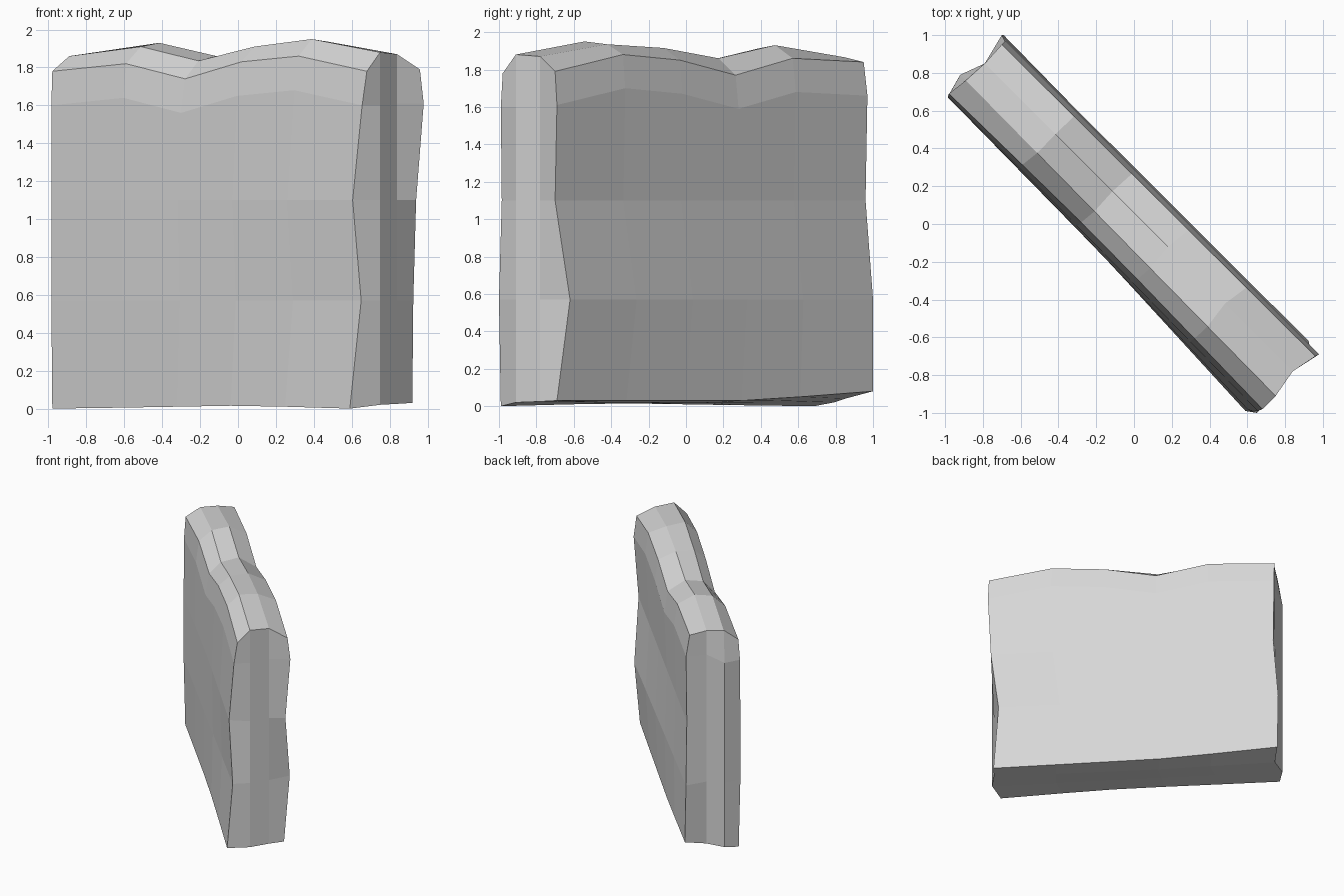
import bpy, bmesh

if "Cube" in bpy.data.objects:
    bpy.data.objects.remove(bpy.data.objects["Cube"])

# Columns along the slab, layers through its thickness, rows up its height
T = [0, .23, .415, .595, .78, 1]
ROWS = [0, .57, 1.1, 1.62]
NI, NK, NJ = 6, 4, 5

# Plan position (x, y) of each layer at both ends, one pair per row
left = [
    [(-.98, .685), (-.985, .67), (-.985, .67), (-.985, .675), (-.98, .69)],
    [(-.92, .79)] * 4 + [(-.89, .76)],
    [(-.79, .85)] * 5,
    [(-.69, 1.0), (-.70, 1.0), (-.68, .96), (-.68, .97), (-.70, .95)],
]
right = [
    [(.59, -.99), (.65, -1.0), (.605, -.985), (.655, -.99), (.68, -.98)],
    [(.75, -.91)] * 5,
    [(.84, -.78)] * 5,
    [(.92, -.69), (.925, -.62), (.94, -.70), (.98, -.69), (.96, -.70)],
]
# Wavy crest height of each layer
crest = [
    [1.78, 1.82, 1.74, 1.83, 1.86, 1.78],
    [1.86, 1.91, 1.835, 1.91, 1.95, 1.88],
    [1.865, 1.93, 1.86, 1.915, 1.935, 1.87],
    [1.84, 1.86, 1.77, 1.85, 1.88, 1.79],
]
base = [[0, .005, .01, .015, .01, 0], [.02] * 6, [.04, .03, .02, .02, .02, .025],
        [.08, .05, .03, .03, .03, .03]]
# Slight hollow or bulge of the front face, by row
BOW = [.008, 0, .008, .004, .012]
SHAPE = [0, .6, 1, .9, .5, 0]


def point(i, k, j):
    t = T[i]
    (ax, ay), (bx, by) = left[k][j], right[k][j]
    x, y = ax + (bx - ax) * t, ay + (by - ay) * t
    if k == 0:
        x, y = x + BOW[j] * SHAPE[i], y + BOW[j] * SHAPE[i]
    if j == 4:
        z = crest[k][i]
    elif j == 3:
        z = crest[0 if k < 2 else 3][i] - .18
    elif j == 0:
        z = base[k][i]
    else:
        z = ROWS[j]
    return x, y, z


bm = bmesh.new()
verts = {}


def vert(c):
    if c not in verts:
        verts[c] = bm.verts.new(point(*c))
    return verts[c]


def skin(na, nb, place):
    """Fill one side of the block with quads."""
    for a in range(na - 1):
        for b in range(nb - 1):
            bm.faces.new([vert(place(a + p, b + q))
                          for p, q in ((0, 0), (1, 0), (1, 1), (0, 1))])


for k in (0, NK - 1):       # broad faces
    skin(NI, NJ, lambda a, b: (a, k, b))
for i in (0, NI - 1):       # narrow ends
    skin(NK, NJ, lambda a, b: (i, a, b))
for j in (0, NJ - 1):       # underside and crest
    skin(NI, NK, lambda a, b: (a, b, j))
bmesh.ops.recalc_face_normals(bm, faces=bm.faces)

mesh = bpy.data.meshes.new("stone_slab")
bm.to_mesh(mesh)
bm.free()
slab = bpy.data.objects.new("stone_slab", mesh)
bpy.context.collection.objects.link(slab)

stone = bpy.data.materials.new("grey_stone")
stone.diffuse_color = (.68, .68, .68, 1)
stone.use_nodes = True
stone.node_tree.nodes["Principled BSDF"].inputs["Base Color"].default_value = stone.diffuse_color
mesh.materials.append(stone)
